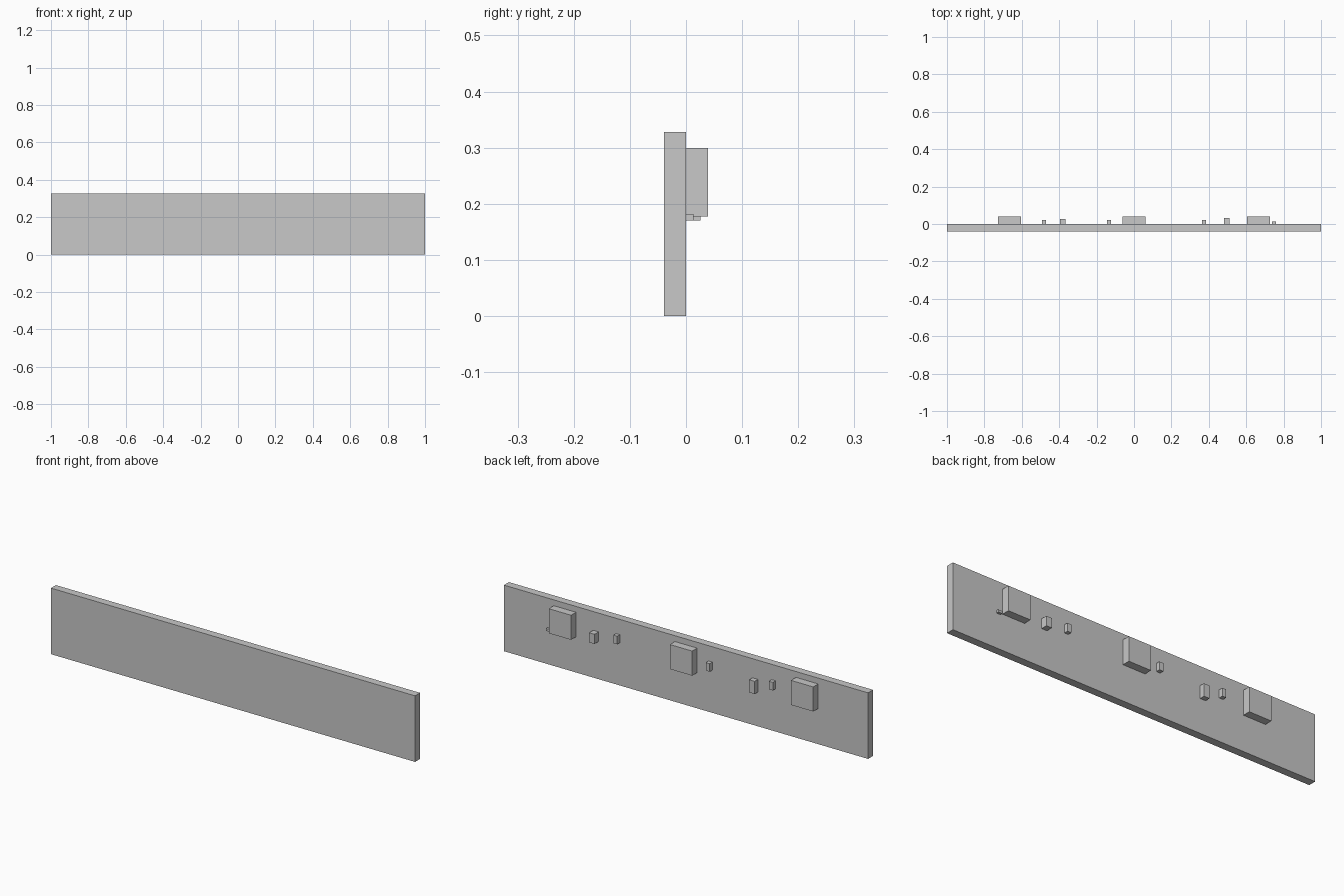
import bpy

cube = bpy.data.objects.get("Cube")
if cube:
    bpy.data.objects.remove(cube, do_unlink=True)

# Single flat light grey
grey = bpy.data.materials.new("light grey")
grey.use_nodes = True
colour = (0.58, 0.58, 0.58, 1)
grey.diffuse_color = colour
grey.node_tree.nodes["Principled BSDF"].inputs["Base Color"].default_value = colour


def box(name, x, y, z):
    """Box spanning the given (low, high) ranges."""
    spans = (x, y, z)
    bpy.ops.mesh.primitive_cube_add(size=1, location=[(a + b) / 2 for a, b in spans])
    obj = bpy.context.object
    obj.name = name
    obj.scale = [b - a for a, b in spans]
    bpy.ops.object.transform_apply(location=False, rotation=False, scale=True)
    obj.data.materials.append(grey)


def back_box(name, centre, width, depth, z):
    """Box standing out from the back of the board."""
    box(name, (centre - width / 2, centre + width / 2), (0, depth), z)


# Long flat board
box("board", (-1, 1), (-0.039, 0), (0, 0.328))

# Three large square blocks
for side, x in (("right", -0.665), ("centre", 0), ("left", 0.665)):
    back_box(side + "_block", x, 0.122, 0.039, (0.177, 0.299))

# Medium pegs
back_box("right_peg", -0.38, 0.03, 0.026, (0.17, 0.233))
back_box("left_peg", 0.495, 0.03, 0.032, (0.187, 0.235))

# Small studs
for side, x in (("right", -0.481), ("centre", -0.134), ("left", 0.374)):
    back_box(side + "_stud", x, 0.021, 0.021, (0.212, 0.252))

# Tiny nub beside the left block
back_box("nub", 0.749, 0.022, 0.013, (0.17, 0.182))
